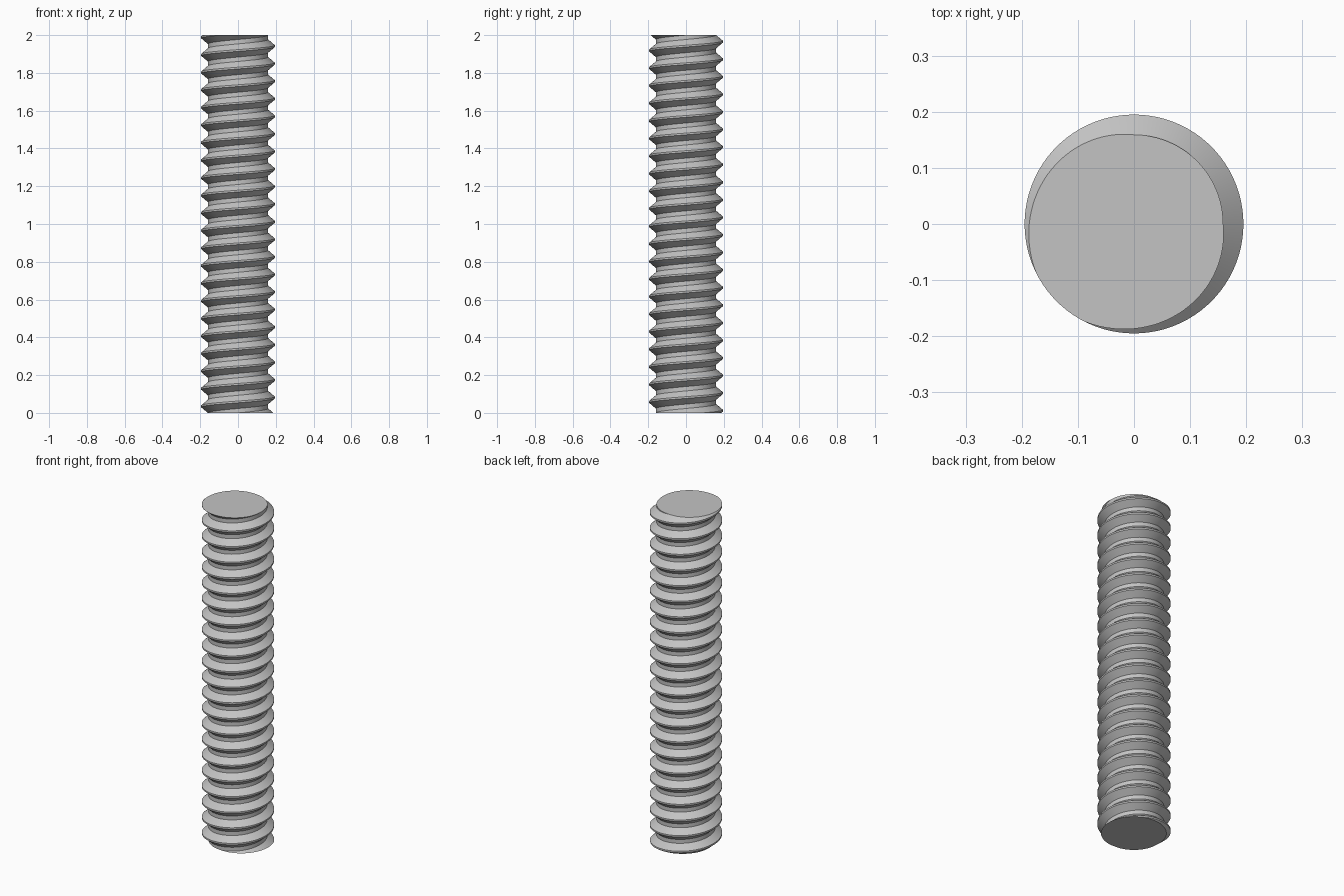
import bpy
import bmesh
from math import cos, sin, tau, radians

if "Cube" in bpy.data.objects:
    bpy.data.objects.remove(bpy.data.objects["Cube"], do_unlink=True)

LENGTH = 2.0
TURNS = 21.5
PITCH = LENGTH / TURNS
CREST, ROOT = 0.195, 0.159
STEPS = 96                      # segments per turn
START = radians(45)             # crest direction at the bottom end

# Thread profile over one pitch: (radius, height in pitches)
PROFILE = [(CREST, -0.05), (CREST, 0.05), (ROOT, 0.375),
           (ROOT, 0.625), (CREST, 0.95)]

steel = bpy.data.materials.new("steel_grey")
steel.use_nodes = True
colour = (0.55, 0.55, 0.55, 1.0)
steel.diffuse_color = colour
steel.node_tree.nodes["Principled BSDF"].inputs["Base Color"].default_value = colour

# Sweep the profile along a right-handed helix, longer than the rod
bm = bmesh.new()
previous = None
for i in range(-2 * STEPS, int((TURNS + 2) * STEPS) + 1):
    turn = i / STEPS
    angle = START + turn * tau
    row = [bm.verts.new((r * cos(angle), r * sin(angle), (turn + h) * PITCH))
           for r, h in PROFILE]
    if previous:
        for k in range(len(PROFILE) - 1):
            bm.faces.new((previous[k], row[k], row[k + 1], previous[k + 1]))
    previous = row
bmesh.ops.remove_doubles(bm, verts=bm.verts, dist=1e-5)

# Cut both ends flat and cap them
for height, direction in ((0, -1), (LENGTH, 1)):
    cut = bmesh.ops.bisect_plane(
        bm, geom=bm.verts[:] + bm.edges[:] + bm.faces[:], dist=1e-6,
        plane_co=(0, 0, height), plane_no=(0, 0, direction), clear_outer=True)
    rim = [e for e in cut["geom_cut"]
           if isinstance(e, bmesh.types.BMEdge) and e.is_boundary]
    bmesh.ops.edgeloop_fill(bm, edges=rim)
bmesh.ops.recalc_face_normals(bm, faces=bm.faces)

mesh = bpy.data.meshes.new("threaded_rod")
bm.to_mesh(mesh)
bm.free()
mesh.materials.append(steel)
rod = bpy.data.objects.new("threaded_rod", mesh)
bpy.context.collection.objects.link(rod)

# Smooth flanks with crisp thread edges
bpy.ops.object.select_all(action='DESELECT')
rod.select_set(True)
bpy.context.view_layer.objects.active = rod
bpy.ops.object.shade_smooth_by_angle(angle=radians(25))
